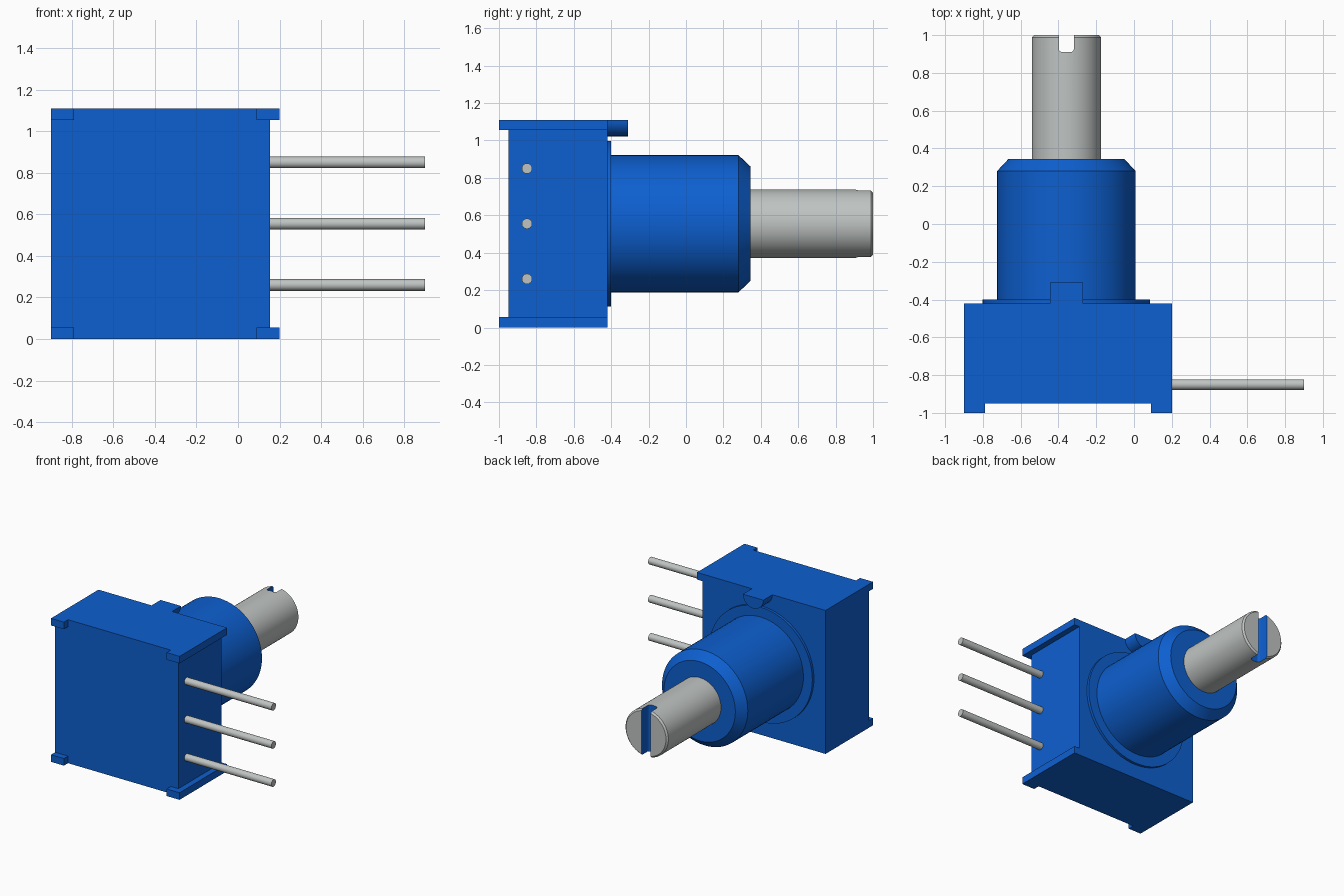
import bpy, bmesh, math
from mathutils import Vector

cube = bpy.data.objects.get("Cube")
if cube:
    bpy.data.objects.remove(cube, do_unlink=True)


def material(name, rgb):
    m = bpy.data.materials.new(name)
    m.use_nodes = True
    col = (*rgb, 1.0)
    m.diffuse_color = col
    m.node_tree.nodes["Principled BSDF"].inputs["Base Color"].default_value = col
    return m


BLUE = material("blue plastic", (0.004, 0.115, 0.63))
GREY = material("grey metal", (0.52, 0.55, 0.54))
CX, CZ = -0.358, 0.555          # axis of the shaft


def finish(name, bm, mats, smooth=False):
    bmesh.ops.remove_doubles(bm, verts=bm.verts, dist=1e-5)
    bmesh.ops.recalc_face_normals(bm, faces=bm.faces)
    me = bpy.data.meshes.new(name)
    bm.to_mesh(me)
    bm.free()
    for m in mats:
        me.materials.append(m)
    ob = bpy.data.objects.new(name, me)
    bpy.context.collection.objects.link(ob)
    if smooth:
        smooth_sharp(ob)
    return ob


def smooth_sharp(ob):
    bpy.ops.object.select_all(action='DESELECT')
    ob.select_set(True)
    bpy.context.view_layer.objects.active = ob
    bpy.ops.object.shade_smooth_by_angle(angle=math.radians(30))


def prism(name, pts, axis, a, b, mats, smooth=False):
    """Extrude a 2D outline from a to b along 'y' (xz outline) or 'z' (xy outline)."""
    bm = bmesh.new()
    place = (lambda p: (p[0], a, p[1])) if axis == 'y' else (lambda p: (p[0], p[1], a))
    face = bm.faces.new([bm.verts.new(place(p)) for p in pts])
    step = Vector((0, b - a, 0)) if axis == 'y' else Vector((0, 0, b - a))
    res = bmesh.ops.extrude_face_region(bm, geom=[face], use_keep_orig=True)
    bmesh.ops.translate(bm, vec=step,
                        verts=[v for v in res["geom"] if isinstance(v, bmesh.types.BMVert)])
    return finish(name, bm, mats, smooth)


def lathe(name, profile, mats, steps=64):
    """Spin (radius, y) points around the shaft axis."""
    bm = bmesh.new()
    vs = [bm.verts.new((CX + r, y, CZ)) for r, y in profile]
    es = [bm.edges.new(p) for p in zip(vs, vs[1:])]
    bmesh.ops.spin(bm, geom=vs + es, cent=(CX, 0, CZ), axis=(0, 1, 0),
                   angle=2 * math.pi, steps=steps, use_duplicate=False)
    return finish(name, bm, mats, True)


# Housing with thin lips overhanging the pin side at top and bottom
prism("housing", [(-0.9, 0), (0.2, 0), (0.2, 0.055), (0.155, 0.055),
                  (0.155, 1.055), (0.2, 1.055), (0.2, 1.11), (-0.9, 1.11)],
      'y', -0.95, -0.42, [BLUE])

# Four corner standoff feet
for side, x0 in (("right", -0.9), ("left", 0.09)):
    for level, z0 in (("bottom", 0.0), ("top", 1.055)):
        x1, z1 = x0 + 0.11, z0 + 0.055
        prism(f"foot_{level}_{side}", [(x0, z0), (x1, z0), (x1, z1), (x0, z1)],
              'y', -1.0, -0.95, [BLUE])

# Half-round locating tab
R = 0.0875
prism("locating_tab", [(CX + R * math.cos(math.pi * i / 16),
                        1.11 - R * math.sin(math.pi * i / 16)) for i in range(17)],
      'y', -0.425, -0.31, [BLUE], True)

# Collar and chamfered bushing
lathe("collar", [(0, -0.43), (0.443, -0.43), (0.443, -0.40), (0, -0.40)], [BLUE])
lathe("bushing", [(0, -0.41), (0.367, -0.41), (0.367, 0.28), (0.306, 0.345), (0, 0.345)], [BLUE])

# Shaft with a screwdriver slot whose walls are blue
shaft = lathe("shaft", [(0, 0.33), (0.183, 0.33), (0.183, 0.988), (0.171, 1.0), (0, 1.0)],
              [GREY, BLUE])
W, Y, C = 0.04, 0.91, 0.018
outline = [(CX + W, 1.1), (CX - W, 1.1)]
for sx, order in ((-1, range(5)), (1, range(4, -1, -1))):
    for i in order:
        t = math.pi / 2 * i / 4
        outline.append((CX + sx * (W - C + C * math.cos(t)), Y + C - C * math.sin(t)))
cutter = prism("slot_cutter", outline, 'z', 0.2, 0.9, [GREY, BLUE])
for p in cutter.data.polygons:
    p.material_index = 1
cutter.hide_render = True
mod = shaft.modifiers.new("slot", 'BOOLEAN')
mod.operation = 'DIFFERENCE'
mod.solver = 'EXACT'
mod.object = cutter
bpy.context.view_layer.objects.active = shaft
bpy.ops.object.modifier_apply(modifier="slot")
bpy.data.objects.remove(cutter, do_unlink=True)
smooth_sharp(shaft)

# Three terminal pins
for i, z in enumerate((0.26, 0.555, 0.85)):
    bpy.ops.mesh.primitive_cylinder_add(vertices=16, radius=0.028, depth=0.76,
                                        location=(0.52, -0.85, z),
                                        rotation=(0, math.pi / 2, 0))
    pin = bpy.context.object
    pin.name = f"pin_{i + 1}"
    pin.data.materials.append(GREY)
    smooth_sharp(pin)
